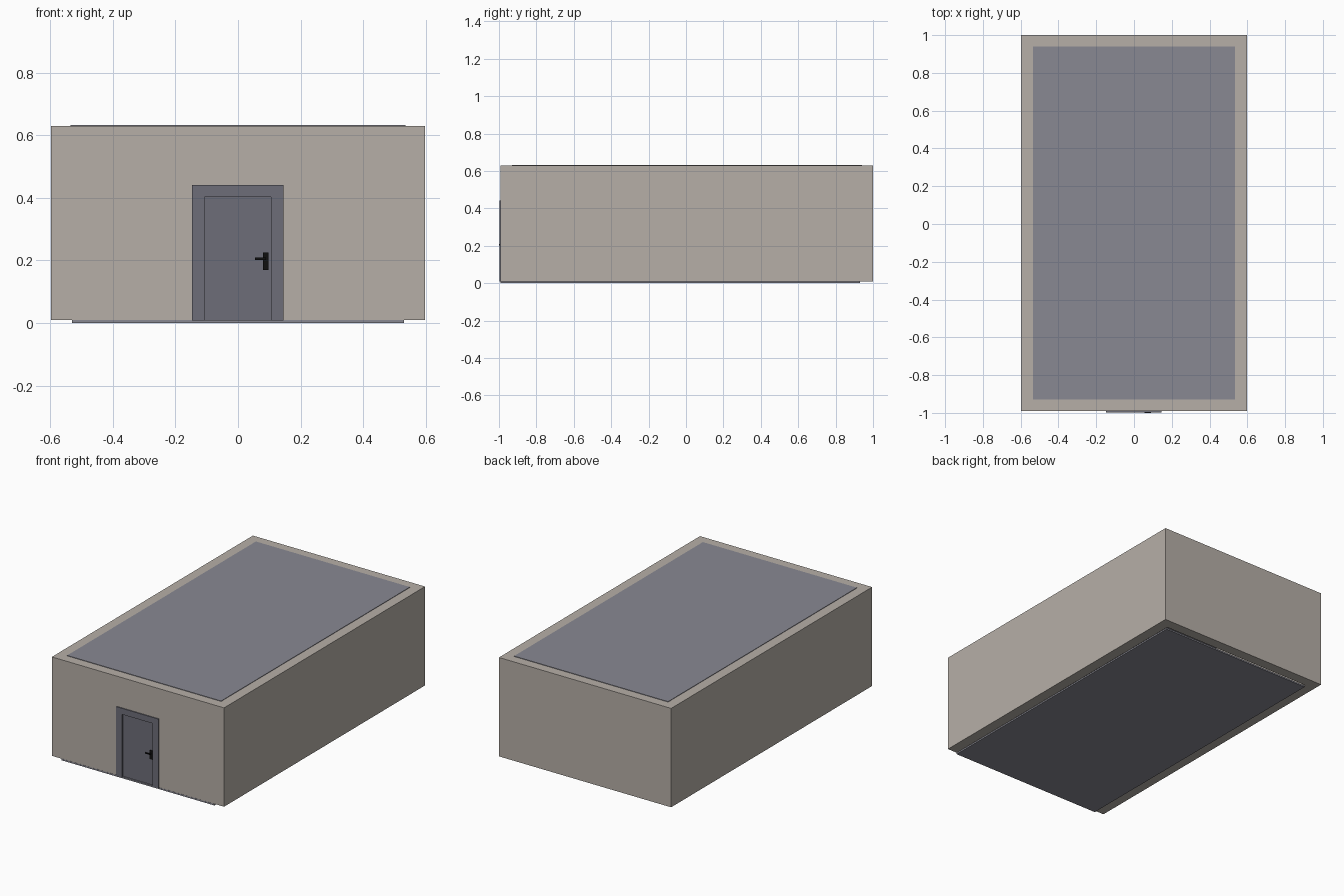
import bpy

if "Cube" in bpy.data.objects:
    bpy.data.objects.remove(bpy.data.objects["Cube"])


def material(name, rgb):
    m = bpy.data.materials.new(name)
    m.diffuse_color = (*rgb, 1)
    m.use_nodes = True
    m.node_tree.nodes["Principled BSDF"].inputs["Base Color"].default_value = m.diffuse_color
    return m


def prism(name, outline, y0, y1, mat=None):
    """Extrude an x-z outline from y0 to y1."""
    n = len(outline)
    verts = [(x, y, z) for y in (y0, y1) for x, z in outline]
    faces = [list(range(n)), list(range(2 * n - 1, n - 1, -1))]
    faces += [[(i + 1) % n, i, n + i, n + (i + 1) % n] for i in range(n)]
    mesh = bpy.data.meshes.new(name)
    mesh.from_pydata(verts, [], faces)
    ob = bpy.data.objects.new(name, mesh)
    bpy.context.collection.objects.link(ob)
    if mat:
        mesh.materials.append(mat)
    return ob


def box(name, x, y, z, mat=None):
    return prism(name, [(x[0], z[0]), (x[1], z[0]), (x[1], z[1]), (x[0], z[1])], *y, mat)


def cut(target, cutter):
    mod = target.modifiers.new("cut", 'BOOLEAN')
    mod.operation, mod.solver, mod.object = 'DIFFERENCE', 'EXACT', cutter
    bpy.context.view_layer.objects.active = target
    bpy.ops.object.modifier_apply(modifier=mod.name)
    bpy.data.objects.remove(cutter)


wall_mat = material("plaster", (0.47, 0.43, 0.39))
slab_mat = material("slab_grey", (0.25, 0.25, 0.29))
door_mat = material("door_grey", (0.155, 0.155, 0.19))
black = material("black", (0.005, 0.005, 0.005))

# Hollow wall shell with a doorway
walls = box("walls", (-0.597, 0.597), (-0.991, 1.0), (0.01, 0.63), wall_mat)
cut(walls, box("room_cutter", (-0.53, 0.53), (-0.925, 0.935), (-0.1, 0.8)))
cut(walls, box("doorway_cutter", (-0.12, 0.12), (-1.1, -0.85), (-0.1, 0.42)))

# Ceiling and floor slabs, the floor running out to the front face
box("ceiling", (-0.534, 0.534), (-0.93, 0.94), (0.622, 0.633), slab_mat)
box("floor", (-0.53, 0.53), (-0.991, 0.93), (0.002, 0.0115), slab_mat).location.z = -0.002

# Door frame, open at the bottom
frame = [(-0.147, 0.008), (-0.107, 0.008), (-0.107, 0.403), (0.106, 0.403),
         (0.106, 0.008), (0.145, 0.008), (0.145, 0.441), (-0.147, 0.441)]
prism("door_frame", frame, -0.997, -0.92, door_mat)

# Recessed door leaf
box("door_leaf", (-0.108, 0.107), (-0.984, -0.955), (0.01, 0.404), door_mat)

# Handle plate, spindle and lever
box("handle_plate", (0.079, 0.098), (-0.989, -0.983), (0.17, 0.226), black)
box("handle_spindle", (0.083, 0.09), (-1.0, -0.985), (0.202, 0.209), black)
box("handle_lever", (0.055, 0.09), (-1.0, -0.995), (0.202, 0.209), black)
